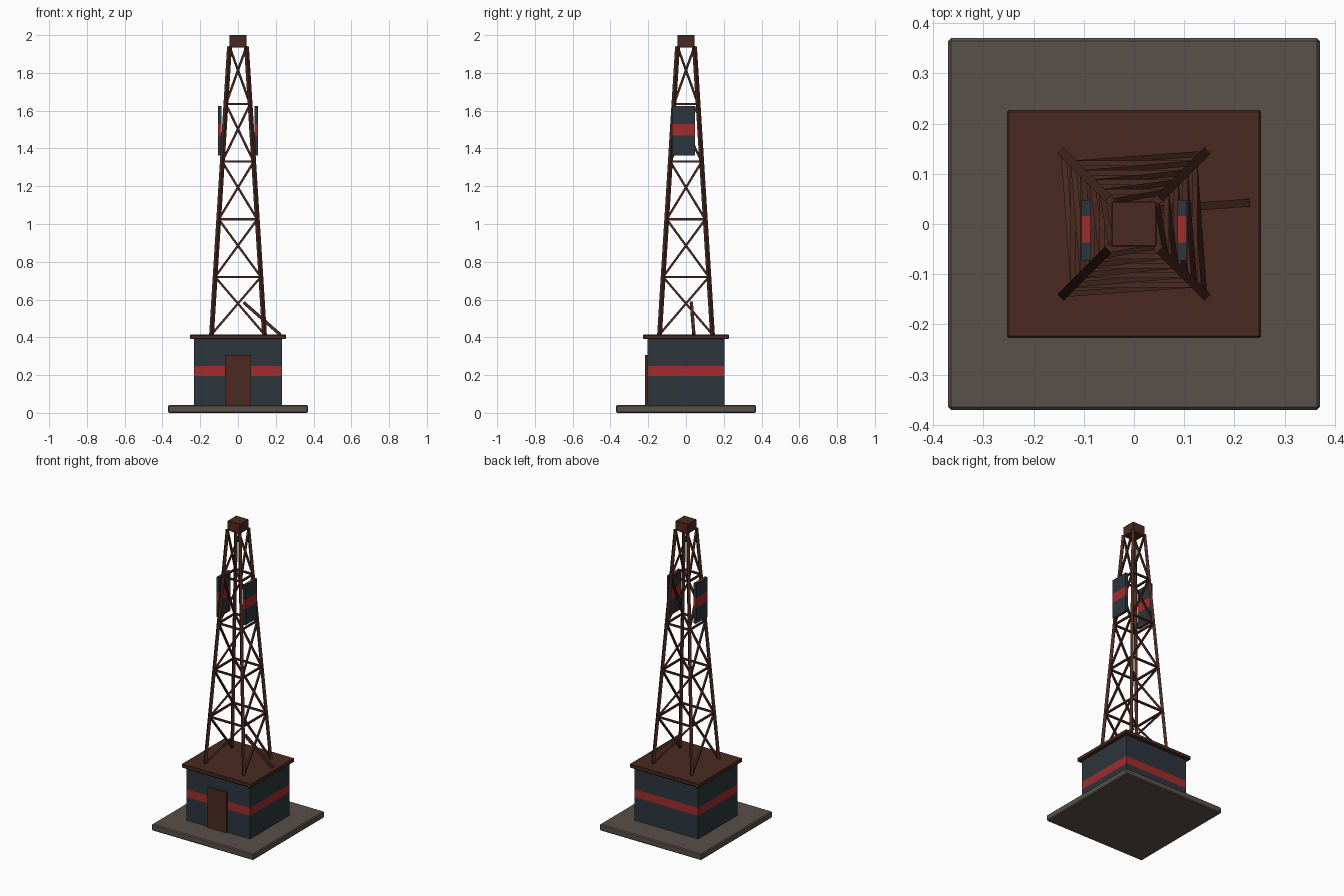
import bpy, bmesh
from mathutils import Vector

cube = bpy.data.objects.get("Cube")
if cube:
    bpy.data.objects.remove(cube)


def material(name, rgb):
    m = bpy.data.materials.new(name)
    m.use_nodes = True
    m.diffuse_color = (*rgb, 1)
    m.node_tree.nodes["Principled BSDF"].inputs["Base Color"].default_value = (*rgb, 1)
    return m


STONE = material("grey_stone", (0.10, 0.08, 0.065))
RUST = material("rust_brown", (0.07, 0.023, 0.015))
BLUE = material("slate_blue", (0.025, 0.036, 0.046))
RED = material("stripe_red", (0.36, 0.025, 0.027))


def finish(name, bm, *mats):
    mesh = bpy.data.meshes.new(name)
    bm.to_mesh(mesh)
    bm.free()
    for m in mats:
        mesh.materials.append(m)
    ob = bpy.data.objects.new(name, mesh)
    bpy.context.collection.objects.link(ob)
    return ob


def box(name, lo, hi, mat, bevel=0, stripe=None):
    """Box between two corners, with an optional red band between two heights."""
    lo, hi = Vector(lo), Vector(hi)
    bm = bmesh.new()
    bmesh.ops.create_cube(bm, size=1)
    for v in bm.verts:
        v.co = (lo + hi) / 2 + v.co * (hi - lo)
    for z in stripe or ():
        bmesh.ops.bisect_plane(bm, geom=bm.verts[:] + bm.edges[:] + bm.faces[:],
                               plane_co=(0, 0, z), plane_no=(0, 0, 1))
    if stripe:
        for f in bm.faces:
            f.material_index = int(stripe[0] < f.calc_center_median().z < stripe[1])
    ob = finish(name, bm, mat, RED) if stripe else finish(name, bm, mat)
    if bevel:
        mod = ob.modifiers.new("edge_bevel", "BEVEL")
        mod.width, mod.segments = bevel, 1
    return ob


def beams(name, pairs, width, mat):
    """Square bars joining pairs of points, in one object."""
    bm = bmesh.new()
    for a, b in pairs:
        a, b = Vector(a), Vector(b)
        verts = bmesh.ops.create_cube(bm, size=1)["verts"]
        rot = (b - a).to_track_quat("Z", "Y")
        for v in verts:
            size = Vector((width, width, (b - a).length))
            v.co = (a + b) / 2 + rot @ (v.co * size)
    return finish(name, bm, mat)


# Ground slab, hut and roof
box("ground_slab", (-0.37, -0.37, 0), (0.37, 0.37, 0.042), STONE, 0.006)
box("hut_walls", (-0.232, -0.205, 0.042), (0.232, 0.205, 0.392), BLUE, 0, (0.195, 0.247))
box("hut_roof", (-0.253, -0.227, 0.39), (0.253, 0.227, 0.415), RUST, 0.004)
box("door", (-0.068, -0.218, 0.042), (0.068, -0.2, 0.307), RUST)

# Tapering lattice mast
BOTTOM, TOP, BAYS = 0.415, 1.94, 5
SIGNS = [(-1, -1), (1, -1), (1, 1), (-1, 1)]


def corner(i, level):
    t = level / BAYS
    r = 0.14 + (0.045 - 0.14) * t
    x, y = SIGNS[i % 4]
    return Vector((x * r, y * r, BOTTOM + (TOP - BOTTOM) * t))


beams("mast_legs", [(corner(i, 0), corner(i, BAYS)) for i in range(4)], 0.018, RUST)
beams("mast_rings", [(corner(i, k), corner(i + 1, k))
                     for k in range(1, BAYS) for i in range(4)], 0.011, RUST)
beams("mast_braces", [(corner(i, k), corner(i + 1, k + 1))
                      for k in range(BAYS) for i in range(4)], 0.011, RUST)
box("mast_cap", (-0.045, -0.045, 1.935), (0.045, 0.045, 2.0), RUST, 0.002)

# Cable bar from the roof to the mast
beams("cable_bar", [((0.225, 0.042, 0.413), (0.03, 0.028, 0.585))], 0.016, RUST)


# Antenna panels on both sides, banded across front, back and ends
def antenna_panel(name, x):
    ob = box(name, (x - 0.009, -0.073, 1.363), (x + 0.009, 0.048, 1.625), BLUE, 0, (1.468, 1.53))
    bm = bmesh.new()
    bm.from_mesh(ob.data)
    ends = [f for f in bm.faces if abs(f.normal.z) > 0.9]
    for y in (-0.037, 0.016):
        geom = set(ends) | {e for f in ends for e in f.edges} | {v for f in ends for v in f.verts}
        bmesh.ops.bisect_plane(bm, geom=list(geom), plane_co=(0, y, 0), plane_no=(0, 1, 0))
        ends = [f for f in bm.faces if abs(f.normal.z) > 0.9]
    for f in ends:
        f.material_index = int(-0.037 < f.calc_center_median().y < 0.016)
    bm.to_mesh(ob.data)
    bm.free()


antenna_panel("left_antenna_panel", 0.096)
antenna_panel("right_antenna_panel", -0.096)
